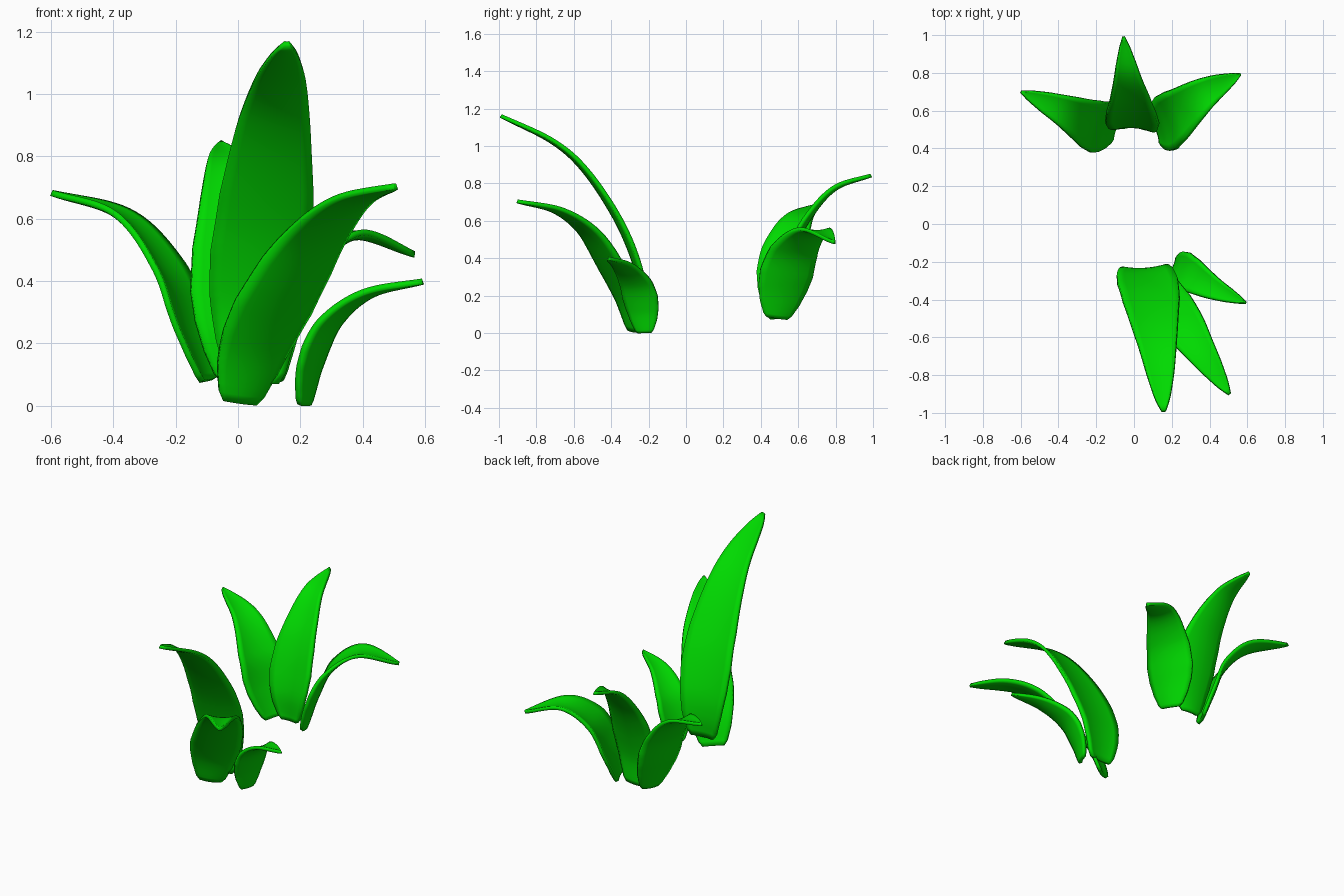
import bpy, bmesh
from mathutils import Vector

if "Cube" in bpy.data.objects:
    bpy.data.objects.remove(bpy.data.objects["Cube"])

green = bpy.data.materials.new("leaf_green")
green.diffuse_color = (0.0, 0.70, 0.0, 1)
green.use_nodes = True
green.node_tree.nodes["Principled BSDF"].inputs["Base Color"].default_value = green.diffuse_color

# half-width along the leaf (position, fraction of maximum)
PROFILE = [(0, .38), (.015, .5), (.1, .74), (.2, .92), (.3, 1), (.45, .92),
           (.64, .68), (.84, .38), (.94, .19), (1, .03)]


def width_at(t):
    for (a, wa), (b, wb) in zip(PROFILE, PROFILE[1:]):
        if t <= b:
            return wa + (wb - wa) * (t - a) / (b - a)
    return PROFILE[-1][1]


def smooth_path(points, n):
    """Catmull-Rom through the points, resampled evenly by length."""
    p = [Vector(q) for q in points]
    p = [2 * p[0] - p[1]] + p + [2 * p[-1] - p[-2]]
    dense = []
    for i in range(1, len(p) - 2):
        a, b, c, d = p[i - 1:i + 3]
        for k in range(20):
            t = k / 20
            dense.append(0.5 * (2 * b + (c - a) * t + (2 * a - 5 * b + 4 * c - d) * t * t
                                + (3 * b - a - 3 * c + d) * t ** 3))
    dense.append(p[-2])
    lengths = [0]
    for a, b in zip(dense, dense[1:]):
        lengths.append(lengths[-1] + (b - a).length)
    out, j = [], 0
    for i in range(n + 1):
        s = lengths[-1] * i / n
        while j < len(dense) - 2 and lengths[j + 1] < s:
            j += 1
        f = (s - lengths[j]) / (lengths[j + 1] - lengths[j])
        out.append(dense[j].lerp(dense[j + 1], f))
    return out


def leaf(name, spine, side, half, cup=0.16, power=1.0, rows=40, cols=8):
    pts = smooth_path(spine, rows)
    side = Vector((side[0], side[1], 0)).normalized()
    end = (pts[-1] - pts[-2]).normalized()
    sign = 1 if side.cross(end).z > 0 else -1
    bm = bmesh.new()
    grid = []
    for i, c in enumerate(pts):
        tan = (pts[min(i + 1, rows)] - pts[max(i - 1, 0)]).normalized()
        s = (side - tan * side.dot(tan)).normalized()
        up = s.cross(tan) * sign
        w = half * width_at(i / rows) ** power
        row = []
        for j in range(cols + 1):
            u = 2 * j / cols - 1
            row.append(bm.verts.new(c + s * u * w + up * cup * w * (u * u - 0.4)))
        grid.append(row)
    for a, b in zip(grid, grid[1:]):
        for j in range(cols):
            bm.faces.new((a[j], a[j + 1], b[j + 1], b[j]))
    bmesh.ops.recalc_face_normals(bm, faces=bm.faces)
    me = bpy.data.meshes.new(name)
    bm.to_mesh(me)
    bm.free()
    me.materials.append(green)
    ob = bpy.data.objects.new(name, me)
    bpy.context.collection.objects.link(ob)
    mod = ob.modifiers.new("thickness", 'SOLIDIFY')
    mod.thickness, mod.offset = 0.02, 0
    bpy.ops.object.select_all(action='DESELECT')
    ob.select_set(True)
    bpy.context.view_layer.objects.active = ob
    bpy.ops.object.shade_smooth_by_angle()


# front tuft
leaf("front_tall_leaf", [(.055, -.245, .07), (.056, -.237, .2), (.06, -.265, .36), (.085, -.365, .6),
     (.11, -.535, .86), (.132, -.71, 1.02), (.157, -.99, 1.16)], (1, .06), .16, .12, .8)
leaf("front_middle_leaf", [(.005, -.28, .01), (.055, -.325, .18), (.15, -.42, .37), (.255, -.53, .54),
     (.365, -.69, .652), (.505, -.9, .703)], (.87, .47), .145, .16, .9)
leaf("front_small_leaf", [(.215, -.22, .002), (.24, -.235, .13), (.3, -.27, .262), (.42, -.34, .357),
     (.592, -.417, .398)], (.38, .92), .10)

# back tuft
leaf("back_tall_leaf", [(0, .515, .08), (-.005, .515, .25), (-.012, .575, .46), (-.02, .665, .63),
     (-.037, .8, .775), (-.055, .99, .842)], (1, -.06), .142)
leaf("back_left_leaf", [(-.1, .50, .08), (-.16, .51, .25), (-.23, .53, .44), (-.37, .60, .61),
     (-.597, .70, .682)], (.38, .92), .142)
leaf("back_right_leaf", [(.125, .485, .08), (.165, .525, .26), (.235, .585, .44), (.37, .69, .545),
     (.565, .793, .485)], (-.32, .95), .15)
